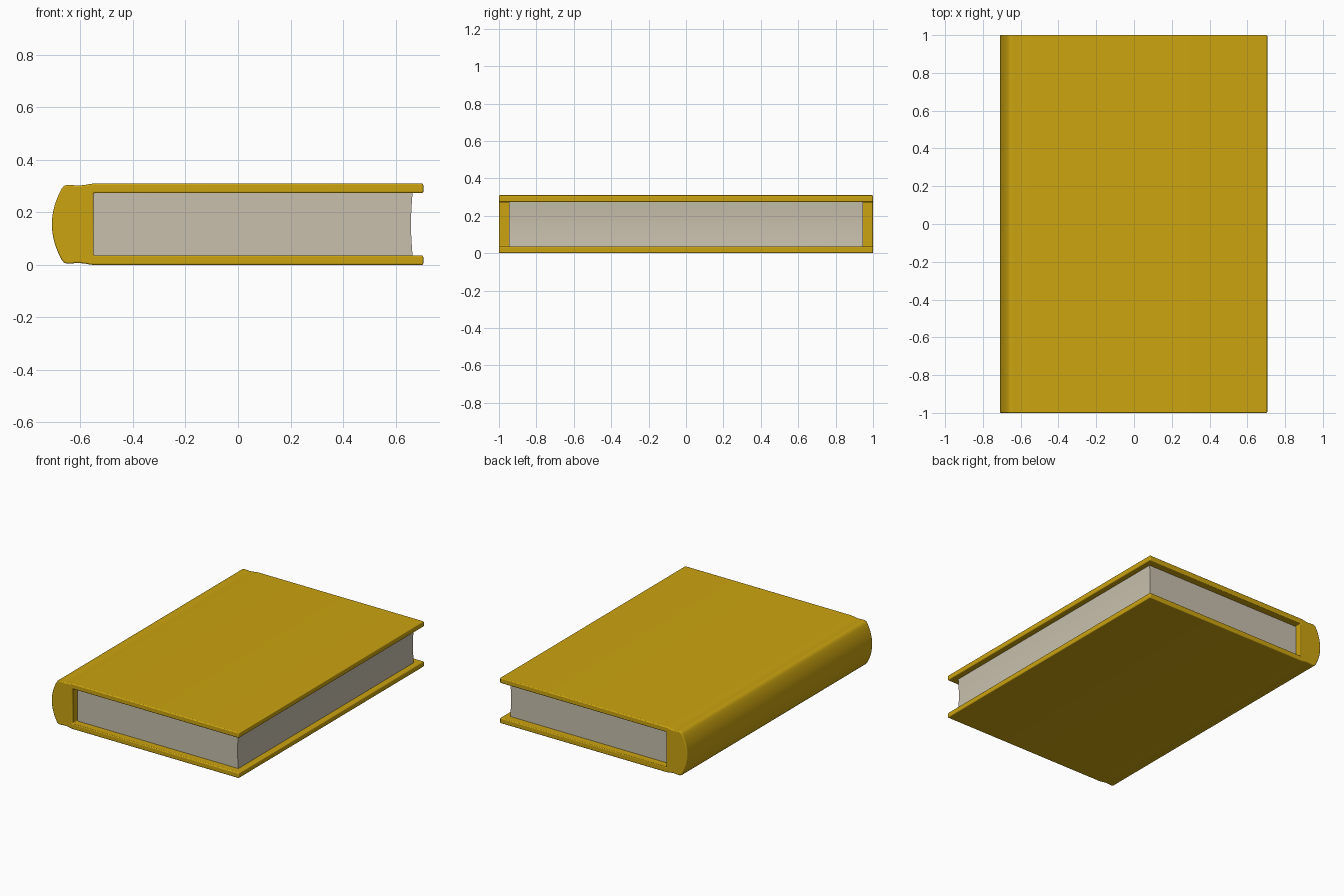
import bpy, bmesh, math

if "Cube" in bpy.data.objects:
    bpy.data.objects.remove(bpy.data.objects["Cube"])

MID = 0.155  # mid height of the book


def material(name, color):
    m = bpy.data.materials.new(name)
    m.diffuse_color = color
    m.use_nodes = True
    m.node_tree.nodes["Principled BSDF"].inputs["Base Color"].default_value = m.diffuse_color
    return m


def extrude_profile(name, pts, half_y, mat, bevel=0.0):
    """Extrude a closed x-z outline along y, with optional rounded edges."""
    bm = bmesh.new()
    face = bm.faces.new([bm.verts.new((x, -half_y, z)) for x, z in pts])
    res = bmesh.ops.extrude_face_region(bm, geom=[face])
    moved = [v for v in res["geom"] if isinstance(v, bmesh.types.BMVert)]
    bmesh.ops.translate(bm, verts=moved, vec=(0, 2 * half_y, 0))
    bmesh.ops.recalc_face_normals(bm, faces=bm.faces)
    mesh = bpy.data.meshes.new(name)
    bm.to_mesh(mesh)
    bm.free()
    ob = bpy.data.objects.new(name, mesh)
    bpy.context.collection.objects.link(ob)
    mesh.materials.append(mat)
    if bevel:
        b = ob.modifiers.new("rounded_edges", "BEVEL")
        b.width = bevel
        b.segments = 3
        b.limit_method = "ANGLE"
        b.angle_limit = math.radians(50)
    bpy.context.view_layer.objects.active = ob
    ob.select_set(True)
    bpy.ops.object.shade_smooth_by_angle(angle=math.radians(35))
    ob.select_set(False)
    return ob


cloth = material("cover_cloth", (0.60, 0.37, 0.005, 1))
paper = material("paper", (0.58, 0.53, 0.42, 1))

# Cover: upper half outline from the inner spine face round to the spine bulge
upper = [(-0.55, 0.274), (0.706, 0.274), (0.706, 0.31), (-0.55, 0.31),
         (-0.567, 0.308), (-0.582, 0.305), (-0.60, 0.303), (-0.62, 0.303),
         (-0.635, 0.305), (-0.652, 0.305), (-0.663, 0.301), (-0.672, 0.29)]
# Rounded spine back
for i in range(1, 7):
    z = 0.29 - (0.29 - MID) * i / 6
    upper.append((-0.709 + 0.037 * ((z - MID) / (0.29 - MID)) ** 2, z))
lower = [(x, 2 * MID - z) for x, z in reversed(upper[:-1])]
extrude_profile("cover", upper + lower, 1.0, cloth, 0.006)

# Page block with a slightly hollow fore edge
fore_edge = [(0.665 - 0.006 * math.sin(math.pi * i / 8), 0.035 + 0.24 * i / 8)
             for i in range(9)]
extrude_profile("page_block", [(-0.56, 0.275), (-0.56, 0.035)] + fore_edge,
                0.946, paper)
